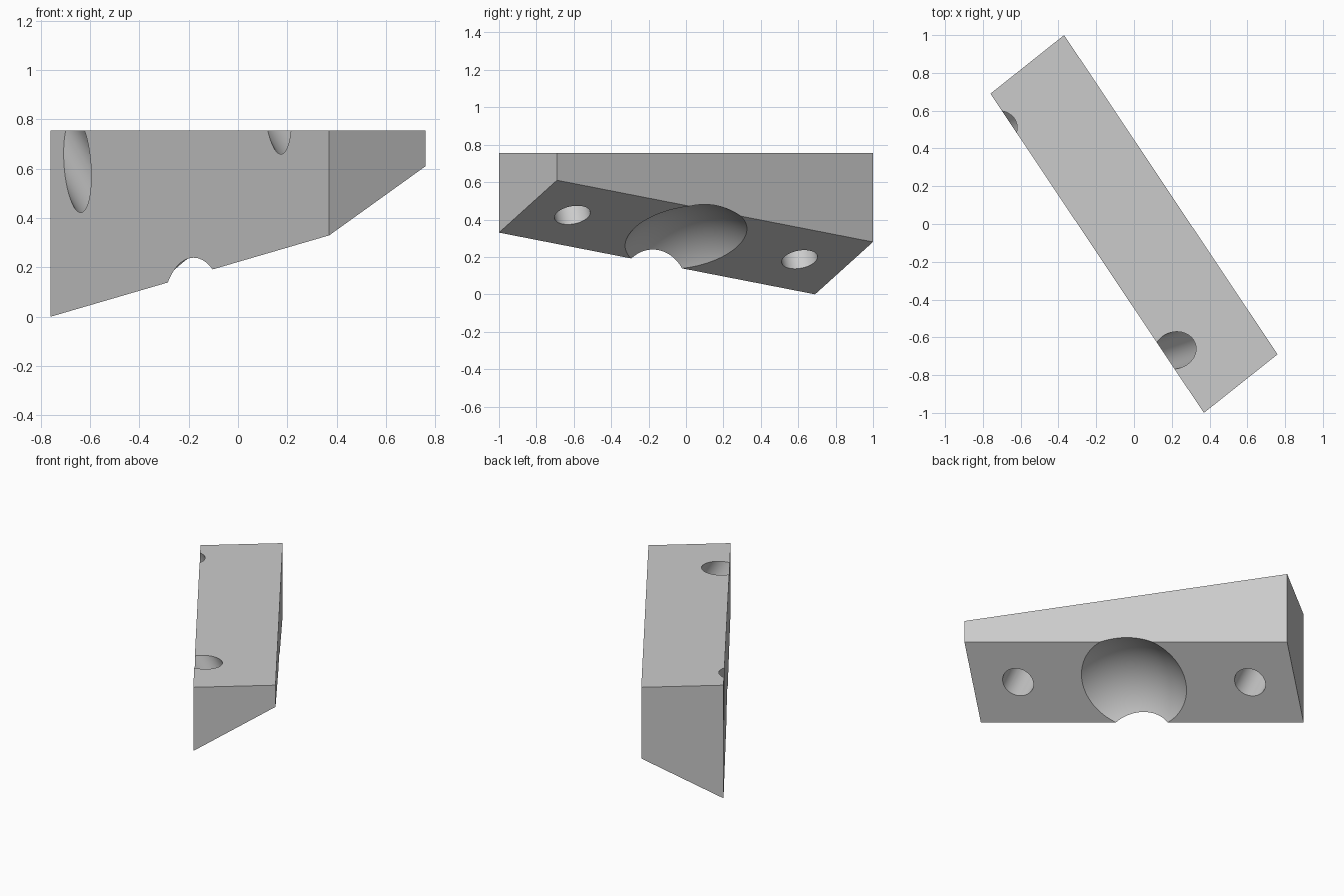
import bpy, bmesh
from mathutils import Vector

cube = bpy.data.objects.get("Cube")
if cube:
    bpy.data.objects.remove(cube, do_unlink=True)

grey = bpy.data.materials.new("light grey")
grey.use_nodes = True
colour = (0.6, 0.6, 0.6, 1)
grey.diffuse_color = colour
grey.node_tree.nodes["Principled BSDF"].inputs["Base Color"].default_value = colour


def add_object(name, bm):
    mesh = bpy.data.meshes.new(name)
    bmesh.ops.recalc_face_normals(bm, faces=bm.faces)
    bm.to_mesh(mesh)
    bm.free()
    mesh.materials.append(grey)
    obj = bpy.data.objects.new(name, mesh)
    bpy.context.collection.objects.link(obj)
    return obj


# Block: slanted underside extruded straight up to a level top
TOP = 0.755
underside = [Vector(p) for p in ((-0.76, 0.69, 0), (-0.37, 1, 0.28),
                                 (0.76, -0.69, 0.61), (0.37, -1, 0.33))]
bm = bmesh.new()
low = [bm.verts.new(p) for p in underside]
high = [bm.verts.new((p.x, p.y, TOP)) for p in underside]
bm.faces.new(low)
bm.faces.new(high)
for i in range(4):
    j = (i + 1) % 4
    bm.faces.new((low[i], low[j], high[j], high[i]))
block = add_object("wedge_block", bm)

# Directions on the slanted underside
along = (underside[3] - underside[0]).normalized()
across = underside[1] - underside[0]
down = along.cross(across).normalized()
if down.z > 0:
    down.negate()
centre = sum(underside, Vector()) / 4
turn = down.to_track_quat("Z", "Y").to_matrix().to_4x4()

# Cutters: two through holes square to the underside
cutters = []
for side in (-1, 1):
    bm = bmesh.new()
    bmesh.ops.create_cone(bm, cap_ends=True, segments=64, radius1=0.097,
                          radius2=0.097, depth=3)
    bm.transform(turn)
    bmesh.ops.translate(bm, verts=bm.verts, vec=centre + along * 0.74 * side)
    cutters.append(add_object("bolt_hole_cutter", bm))

# Cutter: shallow spherical hollow in the middle of the underside
bm = bmesh.new()
bmesh.ops.create_uvsphere(bm, u_segments=96, v_segments=64, radius=0.474)
bm.transform(turn)
bmesh.ops.translate(bm, verts=bm.verts, vec=centre + down * 0.34)
cutters.append(add_object("hollow_cutter", bm))

# Cut and apply
bpy.context.view_layer.objects.active = block
for cutter in cutters:
    cutter.hide_render = True
    mod = block.modifiers.new("cut", "BOOLEAN")
    mod.operation = "DIFFERENCE"
    mod.solver = "EXACT"
    mod.object = cutter
    bpy.ops.object.modifier_apply(modifier=mod.name)
    bpy.data.objects.remove(cutter, do_unlink=True)

bpy.ops.object.select_all(action="DESELECT")
block.select_set(True)
bpy.ops.object.shade_smooth_by_angle(angle=0.5)
